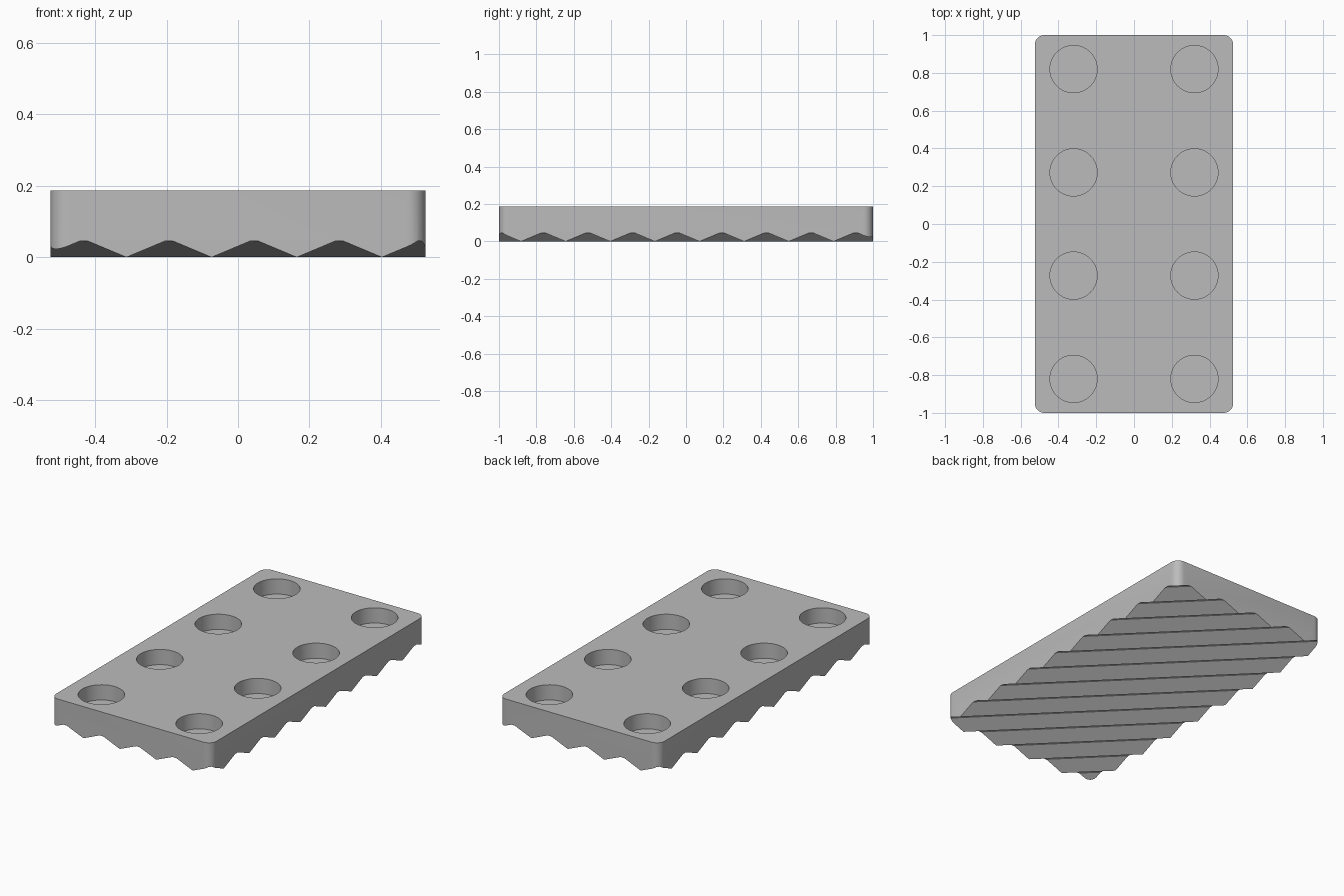
import bpy, bmesh, math
from mathutils import Matrix

cube = bpy.data.objects.get("Cube")
if cube:
    bpy.data.objects.remove(cube, do_unlink=True)

WIDTH, LENGTH, TOP = 1.05, 2.0, 0.187
CORNER = 0.05
HOLE_RADIUS, HOLE_DEPTH = 0.125, 0.09
PITCH = 0.1193 * math.sqrt(2)          # spacing of the diagonal grooves
SLOPE_HEIGHT, GROOVE_HEIGHT = 0.05, 0.045

grey = bpy.data.materials.new("grey rubber")
grey.use_nodes = True
colour = (0.5, 0.5, 0.5, 1)
grey.diffuse_color = colour
grey.node_tree.nodes["Principled BSDF"].inputs["Base Color"].default_value = colour


def prism(name, outline, low, high, matrix=None):
    """Extrude a closed 2D outline from low to high along local z."""
    bm = bmesh.new()
    base = bm.faces.new([bm.verts.new((a, b, low)) for a, b in outline])
    result = bmesh.ops.extrude_face_region(bm, geom=[base])
    verts = [v for v in result["geom"] if isinstance(v, bmesh.types.BMVert)]
    bmesh.ops.translate(bm, verts=verts, vec=(0, 0, high - low))
    if matrix:
        bm.transform(matrix)
    bmesh.ops.recalc_face_normals(bm, faces=bm.faces)
    mesh = bpy.data.meshes.new(name)
    bm.to_mesh(mesh)
    bm.free()
    mesh.materials.append(grey)
    obj = bpy.data.objects.new(name, mesh)
    bpy.context.collection.objects.link(obj)
    return obj


def arc(cx, cy, radius, start, sweep, steps):
    angles = [start + sweep * i / steps for i in range(steps + 1)]
    return [(cx + radius * math.cos(t), cy + radius * math.sin(t)) for t in angles]


def cut(target, cutter):
    cutter.hide_render = True
    mod = target.modifiers.new("cut", "BOOLEAN")
    mod.operation, mod.solver, mod.object = "DIFFERENCE", "EXACT", cutter
    bpy.context.view_layer.objects.active = target
    bpy.ops.object.modifier_apply(modifier=mod.name)
    bpy.data.objects.remove(cutter, do_unlink=True)


# Rounded slab, a little too deep so the grooves trim its underside
outline = []
for i, (sx, sy) in enumerate([(1, 1), (-1, 1), (-1, -1), (1, -1)]):
    outline += arc(sx * (WIDTH / 2 - CORNER), sy * (LENGTH / 2 - CORNER),
                   CORNER, i * math.pi / 2, math.pi / 2, 8)
pad = prism("tread_pad", outline, -0.02, TOP)

# Zigzag combs cut diagonal grooves both ways, leaving pyramids
flat = PITCH / 2 * (1 - GROOVE_HEIGHT / SLOPE_HEIGHT)
comb = [(-7.5 * PITCH, -0.1), (-7.5 * PITCH, 0)]
for k in range(-7, 8):
    comb += [(k * PITCH - flat, GROOVE_HEIGHT), (k * PITCH + flat, GROOVE_HEIGHT),
             ((k + 0.5) * PITCH, 0)]
comb.append((7.5 * PITCH, -0.1))
for angle in (45, -45):
    turn = Matrix.Rotation(math.radians(angle), 4, "Z") @ Matrix.Rotation(math.pi / 2, 4, "X")
    cut(pad, prism("groove_cutter", comb, -2, 2, turn))

# Two rows of blind round holes in the top
for x in (-0.32, 0.32):
    for y in (-0.82, -0.273, 0.273, 0.82):
        circle = arc(x, y, HOLE_RADIUS, 0, math.tau, 64)[:-1]
        cut(pad, prism("hole_cutter", circle, TOP - HOLE_DEPTH, TOP + 0.1))

# Smooth round walls, crisp edges elsewhere
bpy.ops.object.select_all(action="DESELECT")
pad.select_set(True)
bpy.context.view_layer.objects.active = pad
bpy.ops.object.shade_smooth_by_angle(angle=math.radians(20))
